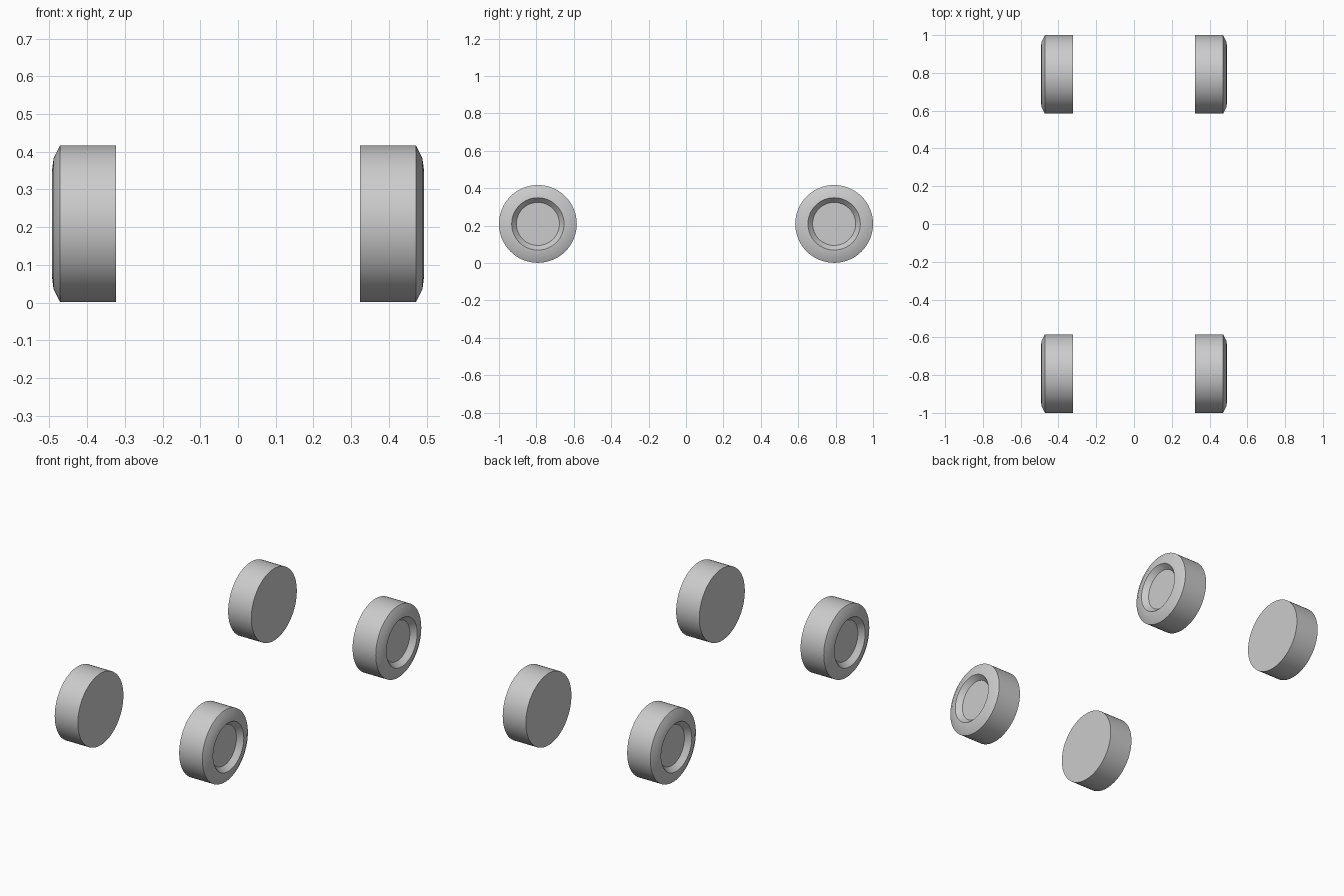
import bpy, bmesh, math

if "Cube" in bpy.data.objects:
    bpy.data.objects.remove(bpy.data.objects["Cube"])

RADIUS, CENTRE_Y, CENTRE_Z = 0.208, 0.792, 0.209
SEGMENTS = 64

# (x, radius) half-section: inner face, tread, rounded sidewall, sloped dish, hub face
PROFILE = [(0.324, 0), (0.324, RADIUS), (0.472, RADIUS), (0.489, 0.174),
           (0.4935, 0.140), (0.464, 0.115), (0.464, 0)]


def make_wheel(name, side, y):
    bm = bmesh.new()
    verts = [bm.verts.new((side * x, 0, r)) for x, r in PROFILE]
    edges = [bm.edges.new(pair) for pair in zip(verts, verts[1:])]
    bmesh.ops.spin(bm, geom=verts + edges, cent=(0, 0, 0), axis=(1, 0, 0),
                   angle=math.tau, steps=SEGMENTS, use_duplicate=False)
    bmesh.ops.remove_doubles(bm, verts=bm.verts, dist=1e-5)
    bmesh.ops.recalc_face_normals(bm, faces=bm.faces)
    mesh = bpy.data.meshes.new(name)
    bm.to_mesh(mesh)
    bm.free()
    wheel = bpy.data.objects.new(name, mesh)
    wheel.location = (0, y, CENTRE_Z)
    bpy.context.collection.objects.link(wheel)
    return wheel


# Four wheels, dished side facing outwards
for side, side_name in ((-1, "left"), (1, "right")):
    for end, end_name in ((-1, "front"), (1, "rear")):
        wheel = make_wheel(f"{end_name}_{side_name}_wheel", side, end * CENTRE_Y)
        wheel.select_set(True)
        bpy.context.view_layer.objects.active = wheel

bpy.ops.object.shade_smooth_by_angle(angle=math.radians(25))
